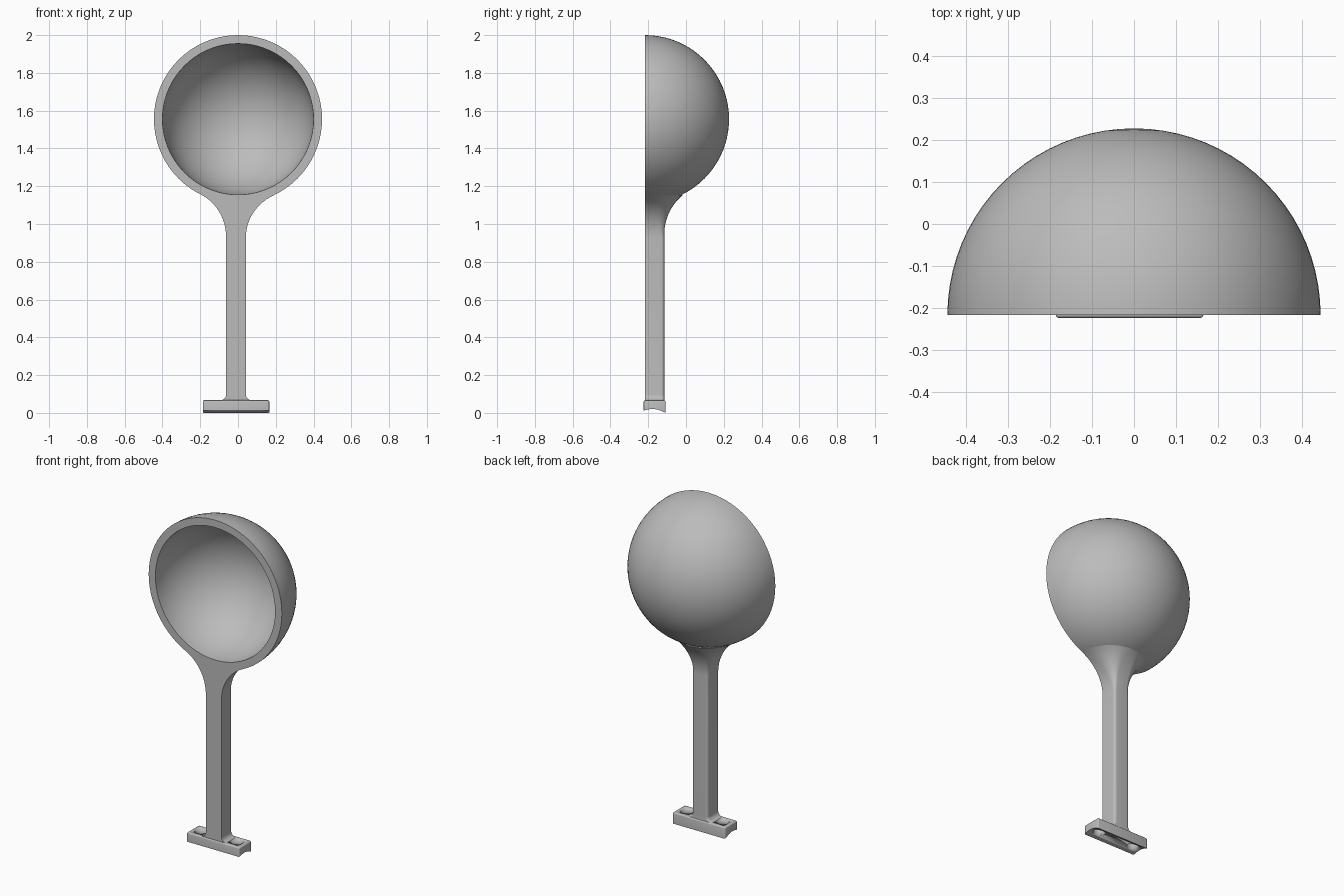
import bpy, bmesh
from math import sin, cos, pi, sqrt, radians
from mathutils import Matrix, Vector

cube = bpy.data.objects.get("Cube")
if cube:
    bpy.data.objects.remove(cube)

mat = bpy.data.materials.new("plain grey")
mat.use_nodes = True
GREY = (0.5, 0.5, 0.5, 1)
mat.diffuse_color = GREY
mat.node_tree.nodes["Principled BSDF"].inputs["Base Color"].default_value = GREY

FRONT = -0.217            # flat front plane of bowl and handle
BOWL_Z, OUTER, INNER = 1.555, 0.445, 0.40
SHIFT = -0.0105           # handle sits slightly off centre
HALF_W, DEPTH = 0.0525, 0.102


def finish(bm, name, angle=35):
    bmesh.ops.recalc_face_normals(bm, faces=bm.faces)
    mesh = bpy.data.meshes.new(name)
    bm.to_mesh(mesh)
    bm.free()
    obj = bpy.data.objects.new(name, mesh)
    bpy.context.collection.objects.link(obj)
    mesh.materials.append(mat)
    for o in bpy.context.selected_objects:
        o.select_set(False)
    bpy.context.view_layer.objects.active = obj
    obj.select_set(True)
    bpy.ops.object.shade_smooth_by_angle(angle=radians(angle))
    return obj


def loft(rows, name, angle=35):
    bm = bmesh.new()
    loops = [[bm.verts.new(p) for p in row] for row in rows]
    n = len(loops[0])
    for lo, hi in zip(loops, loops[1:]):
        for i in range(n):
            j = (i + 1) % n
            bm.faces.new((lo[i], lo[j], hi[j], hi[i]))
    bm.faces.new(loops[0])
    bm.faces.new(loops[-1])
    return bm


# Bowl: half-circle shell spun about the front-to-back axis
bm = bmesh.new()
STEPS = 20
arc = [i / STEPS * pi / 2 for i in range(STEPS + 1)]
profile = [(INNER * cos(a), INNER * sin(a)) for a in reversed(arc)]
profile += [(OUTER * cos(a), OUTER * sin(a)) for a in arc]
verts = [bm.verts.new((r, FRONT + d, BOWL_Z)) for r, d in profile]
edges = [bm.edges.new(pair) for i, pair in enumerate(zip(verts, verts[1:]))]
bmesh.ops.spin(bm, geom=verts + edges, cent=(0, FRONT, BOWL_Z), axis=(0, 1, 0),
               angle=2 * pi, steps=72, use_merge=False)
bmesh.ops.remove_doubles(bm, verts=bm.verts, dist=0.0001)
finish(bm, "bowl")


# Handle: rounded bar that flares tangentially into the bowl
def flare(z, start, size):
    """Half-size at height z, following a fillet arc that touches the bowl."""
    if z <= start:
        return size
    h = BOWL_Z - start
    r = (size * size + h * h - OUTER * OUTER) / (2 * (OUTER - size))
    return size + r - sqrt(max(r * r - (z - start) ** 2, 0))


TOP = BOWL_Z - INNER - 0.002
FOOT_TOP, FOOT_FILLET, FLARE_Z = 0.067, 0.03, 0.93
foot_z = [FOOT_TOP + FOOT_FILLET * (1 - cos(i / 6 * pi / 2)) for i in range(7)]
flare_z = [FLARE_Z + (TOP - FLARE_Z) * i / 24 for i in range(25)]
rows = []
for z in [0.05] + foot_z + flare_z:
    a, b = flare(z, FLARE_Z, HALF_W), flare(z, 0.945, DEPTH)
    t = (a - HALF_W) / (flare(TOP, FLARE_Z, HALF_W) - HALF_W)
    blend = sqrt(t)
    if z < FOOT_TOP + FOOT_FILLET:
        u = FOOT_TOP + FOOT_FILLET - max(z, FOOT_TOP)
        a += FOOT_FILLET - sqrt(max(FOOT_FILLET ** 2 - u * u, 0))
    rx, ry = [0.016 * (1 - blend) + s * 0.999 * blend for s in (a, b)]
    cx = SHIFT * (1 - t)
    corner = [(a - rx + rx * cos(q / 8 * pi / 2), b - ry + ry * sin(q / 8 * pi / 2))
              for q in range(9)]
    half = [(a, 0)] + corner
    outline = half + [(-x, y) for x, y in reversed(half)]
    rows.append([(cx + x, FRONT + y, z) for x, y in outline])
finish(loft(rows, "handle"), "handle", 40)

# Foot: bar with a hollowed underside and two screw holes
Y0, Y1, HALF_L = -0.224, -0.108, 0.176
section = [(Y0, FOOT_TOP)]
for i in range(13):
    s = i / 12
    section.append((Y0 + (Y1 - Y0) * s, 0.012 * (1 - s) + 0.014 * sin(pi * s)))
section.append((Y1, FOOT_TOP))
bm = loft([[(SHIFT + side * HALF_L, y, z) for y, z in section] for side in (-1, 1)], "foot")
ends = [e for e in bm.edges
        if all(v.co.z > FOOT_TOP - 0.001 for v in e.verts)
        or abs(e.verts[0].co.z - e.verts[1].co.z) > 0.03]
bmesh.ops.bevel(bm, geom=ends, offset=0.007, segments=3, profile=0.5, affect='EDGES')
foot = finish(bm, "foot")

bm = bmesh.new()
for side in (-1, 1):
    bmesh.ops.create_cone(bm, cap_ends=True, segments=32, radius1=0.034, radius2=0.034, depth=0.3,
                          matrix=Matrix.Translation(Vector((SHIFT + side * 0.12, -0.166, 0.04))))
cutter = finish(bm, "hole_cutter")
cutter.hide_render = True
cutter.hide_set(True)
cut = foot.modifiers.new("screw holes", 'BOOLEAN')
cut.operation = 'DIFFERENCE'
cut.solver = 'EXACT'
cut.object = cutter
